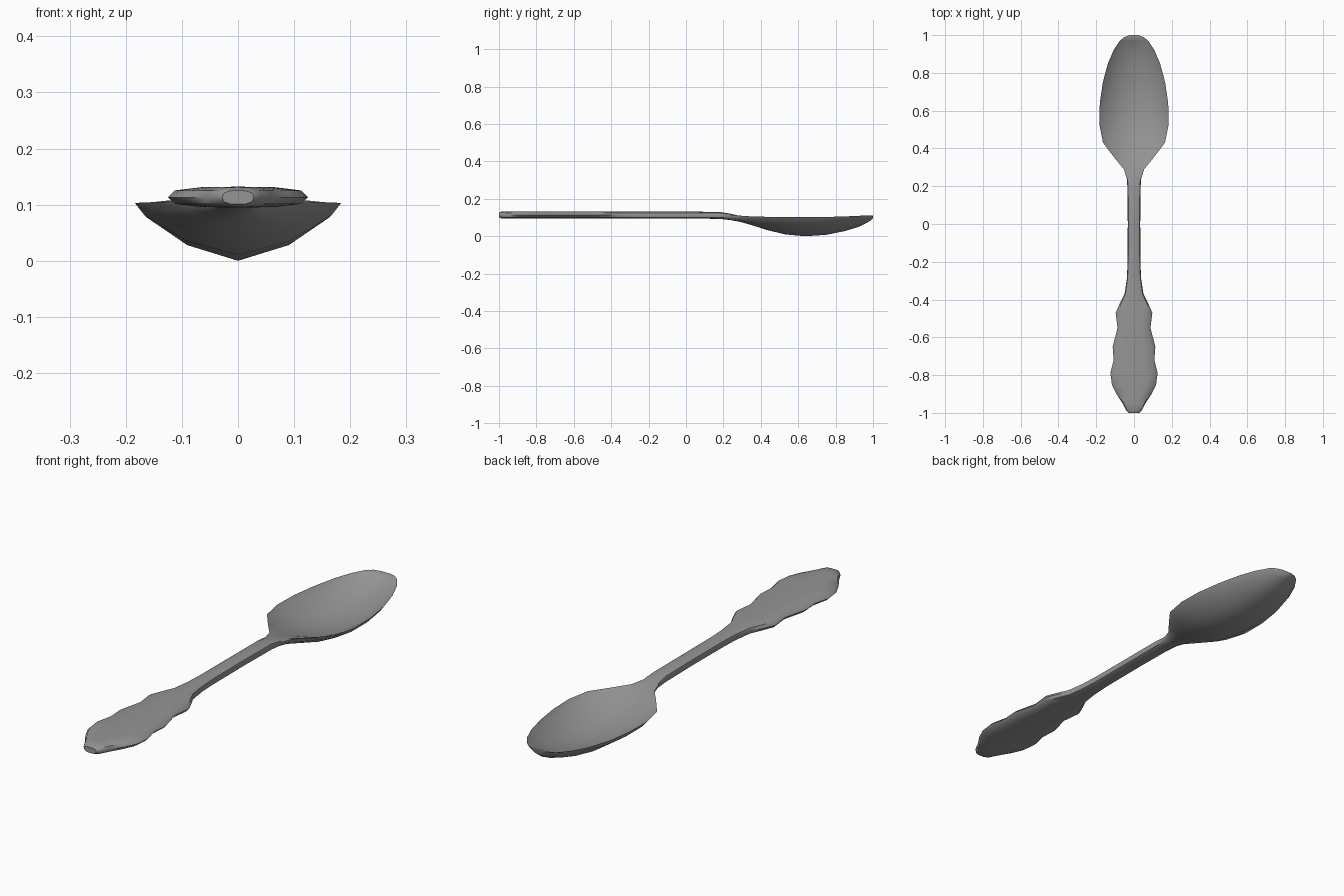
import bpy, bmesh, math

if "Cube" in bpy.data.objects:
    bpy.data.objects.remove(bpy.data.objects["Cube"])

# Handle outline: y, half width (constant thickness)
handle = [(-.95, .060), (-.90, .093), (-.85, .117), (-.79, .125), (-.72, .108),
          (-.65, .113), (-.55, .087), (-.47, .097), (-.42, .075), (-.37, .050),
          (-.29, .038), (-.21, .034), (0, .033)]

# Neck and bowl: y, half width, rim z, underside z
bowl = [(.18, .034, .113, .093), (.24, .038, .112, .086), (.29, .054, .110, .077),
        (.35, .103, .106, .060), (.43, .164, .104, .034), (.53, .184, .103, .010),
        (.64, .181, .103, 0), (.75, .165, .103, .008), (.85, .138, .106, .028),
        (.92, .108, .109, .049), (.97, .075, .112, .073), (.99, .050, .112, .086),
        (1, .022, .110, .096)]


def ring(y, w, rim, top, bottom, t):
    """Closed section; t blends from flat handle (0) to dished bowl (1)."""
    outer, mid = .65 - .40 * t, .97 - .24 * t
    half = [(-1, 0), (-.9, outer), (-.5, mid), (0, 1)]
    prof = half + [(-f, d) for f, d in half[2::-1]]
    pts = [(f * w, y, rim + d * (top - rim)) for f, d in prof]
    return pts + [(f * w, y, rim + d * (bottom - rim)) for f, d in prof[-2:0:-1]]


# Rounded handle end, then handle, then bowl
sections = [ring(-1, .028, .113, .125, .101, 0), ring(-.988, .040, .113, .131, .096, 0)]
sections += [ring(y, w, .113, .132, .095, 0) for y, w in handle]
for y, w, rim, bottom in bowl:
    t = min(1, (y - .18) / .22)
    top = min(bottom + .037 - .012 * t, rim + .02 * (1 - t))
    sections.append(ring(y, w, rim, top, bottom, t))

# Loft the rings and cap both ends
bm = bmesh.new()
rings = [[bm.verts.new(p) for p in s] for s in sections]
for a, b in zip(rings, rings[1:]):
    for i in range(len(a)):
        j = (i + 1) % len(a)
        bm.faces.new((a[i], a[j], b[j], b[i]))
bm.faces.new(rings[0])
bm.faces.new(rings[-1])
bmesh.ops.recalc_face_normals(bm, faces=bm.faces)

mesh = bpy.data.meshes.new("spoon")
bm.to_mesh(mesh)
bm.free()

# Dark grey metal
metal = bpy.data.materials.new("dark_metal")
metal.diffuse_color = (.3, .3, .3, 1)
metal.use_nodes = True
metal.node_tree.nodes["Principled BSDF"].inputs["Base Color"].default_value = metal.diffuse_color
mesh.materials.append(metal)

spoon = bpy.data.objects.new("spoon", mesh)
bpy.context.collection.objects.link(spoon)
bpy.context.view_layer.objects.active = spoon
spoon.select_set(True)
bpy.ops.object.shade_smooth_by_angle(angle=math.radians(45))
